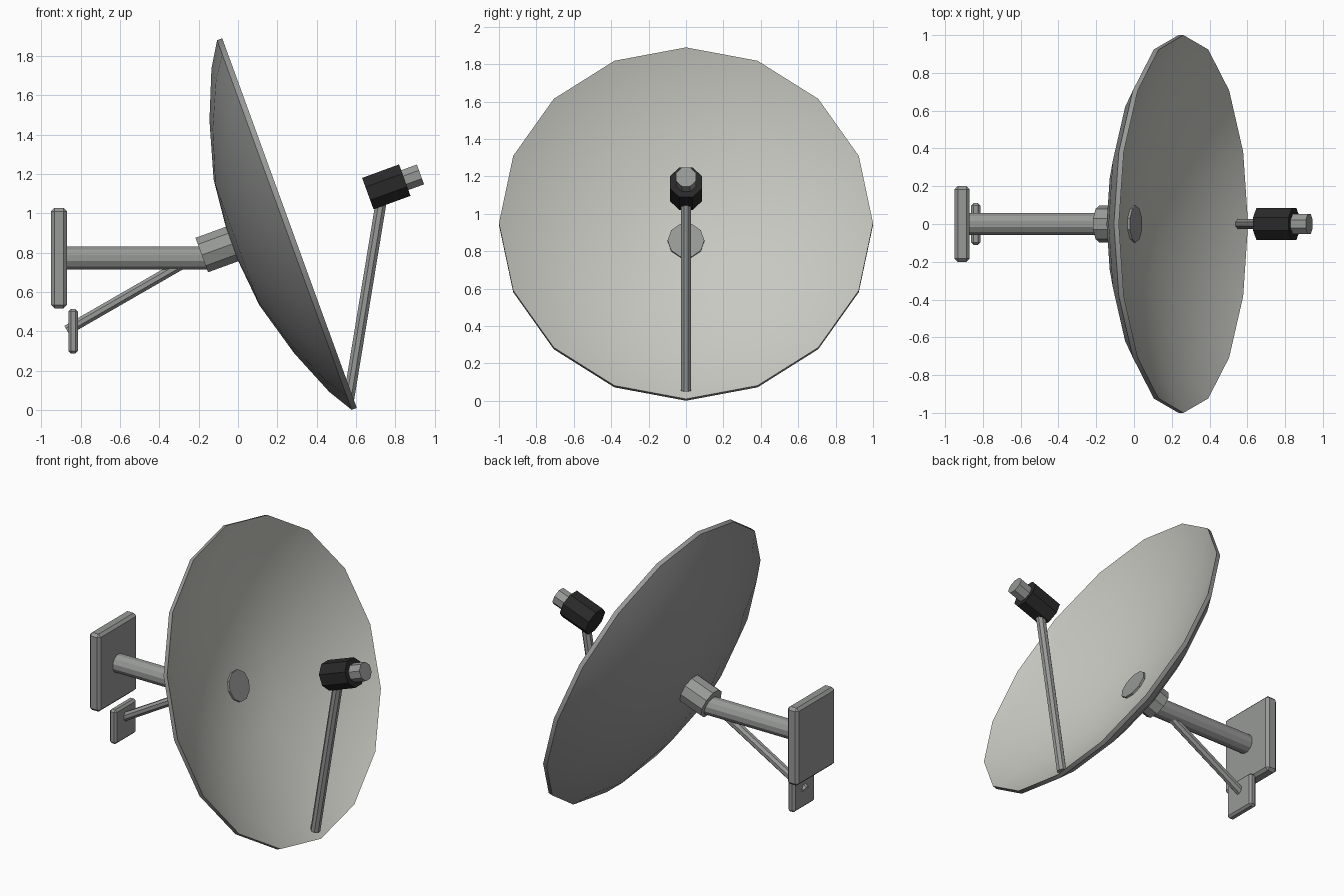
import bpy, bmesh, math
from mathutils import Vector, Matrix

cube = bpy.data.objects.get("Cube")
if cube:
    bpy.data.objects.remove(cube, do_unlink=True)


def material(name, color):
    m = bpy.data.materials.new(name)
    m.use_nodes = True
    m.diffuse_color = (*color, 1)
    m.node_tree.nodes["Principled BSDF"].inputs["Base Color"].default_value = (*color, 1)
    return m


metal = material("grey metal", (0.31, 0.32, 0.31))
pale = material("pale reflector", (0.58, 0.58, 0.54))
black = material("black plastic", (0.022, 0.022, 0.022))

TILT = math.radians(20)
AXIS = Vector((math.cos(TILT), 0, math.sin(TILT)))
RIM = Vector((0.262, 0, 0.95))


def finish(bm, name, mats, angle=25):
    bmesh.ops.recalc_face_normals(bm, faces=bm.faces)
    mesh = bpy.data.meshes.new(name)
    bm.to_mesh(mesh)
    bm.free()
    for m in mats:
        mesh.materials.append(m)
    ob = bpy.data.objects.new(name, mesh)
    bpy.context.collection.objects.link(ob)
    bpy.ops.object.select_all(action='DESELECT')
    ob.select_set(True)
    bpy.context.view_layer.objects.active = ob
    bpy.ops.object.shade_smooth_by_angle(angle=math.radians(angle))
    return ob


def rod(name, start, end, radius, sides, mat):
    """Cylinder running between two points."""
    a, b = Vector(start), Vector(end)
    turn = (b - a).to_track_quat('Z', 'Y').to_matrix().to_4x4()
    place = Matrix.Translation((a + b) / 2) @ turn @ Matrix.Rotation(math.pi / sides, 4, 'Z')
    bm = bmesh.new()
    bmesh.ops.create_cone(bm, cap_ends=True, segments=sides, radius1=radius,
                          radius2=radius, depth=(b - a).length, matrix=place)
    return finish(bm, name, [mat])


def plate(name, center, size, bevel):
    """Box with chamfered edges."""
    bm = bmesh.new()
    bmesh.ops.create_cube(bm, size=1, matrix=Matrix.Translation(center) @ Matrix.Diagonal((*size, 1)))
    bmesh.ops.bevel(bm, geom=bm.edges[:], offset=bevel, segments=1, affect='EDGES')
    return finish(bm, name, [metal])


# Dish: lathed profile of (radius, height), back shell first, then the bowl
back = [(0, -0.32), (0.34, -0.287), (0.63, -0.204), (0.875, -0.104), (1, -0.028)]
bowl = [(1, 0), (0.87, -0.078), (0.62, -0.175), (0.335, -0.257), (0, -0.29)]
bm = bmesh.new()
SIDES = 16
rings = []
for r, h in back + bowl:
    if r == 0:
        rings.append([bm.verts.new((0, 0, h))] * SIDES)
    else:
        rings.append([bm.verts.new((r * math.cos(math.tau * i / SIDES),
                                    r * math.sin(math.tau * i / SIDES), h)) for i in range(SIDES)])
for k, (low, high) in enumerate(zip(rings, rings[1:])):
    for i in range(SIDES):
        j = (i + 1) % SIDES
        corners = list(dict.fromkeys((low[i], low[j], high[j], high[i])))
        bm.faces.new(corners).material_index = 1 if k >= len(back) else 0
turn = AXIS.to_track_quat('Z', 'Y').to_matrix().to_4x4()
bm.transform(Matrix.Translation(RIM) @ turn)
finish(bm, "dish", [metal, pale])

# Hub through the dish, mounting pole and brace
rod("hub", RIM - AXIS * 0.475, RIM - AXIS * 0.268, 0.098, 10, metal)
rod("mounting_pole", (-0.9, 0, 0.772), (-0.12, 0, 0.772), 0.061, 12, metal)
rod("brace", (-0.87, 0, 0.405), (-0.25, 0, 0.762), 0.028, 8, metal)

# Wall plates
plate("wall_plate", (-0.91, 0, 0.772), (0.08, 0.4, 0.51), 0.017)
plate("brace_plate", (-0.838, 0, 0.4), (0.05, 0.22, 0.225), 0.013)

# Feed arm and receiver
rod("feed_arm", (0.563, 0, 0.055), (0.728, 0, 1.06), 0.03, 8, metal)
feed = Vector((0.66, 0, 1.1))
rod("receiver_body", feed, feed + AXIS * 0.2, 0.092, 8, black)
rod("receiver_tip", feed + AXIS * 0.18, feed + AXIS * 0.285, 0.058, 8, metal)
